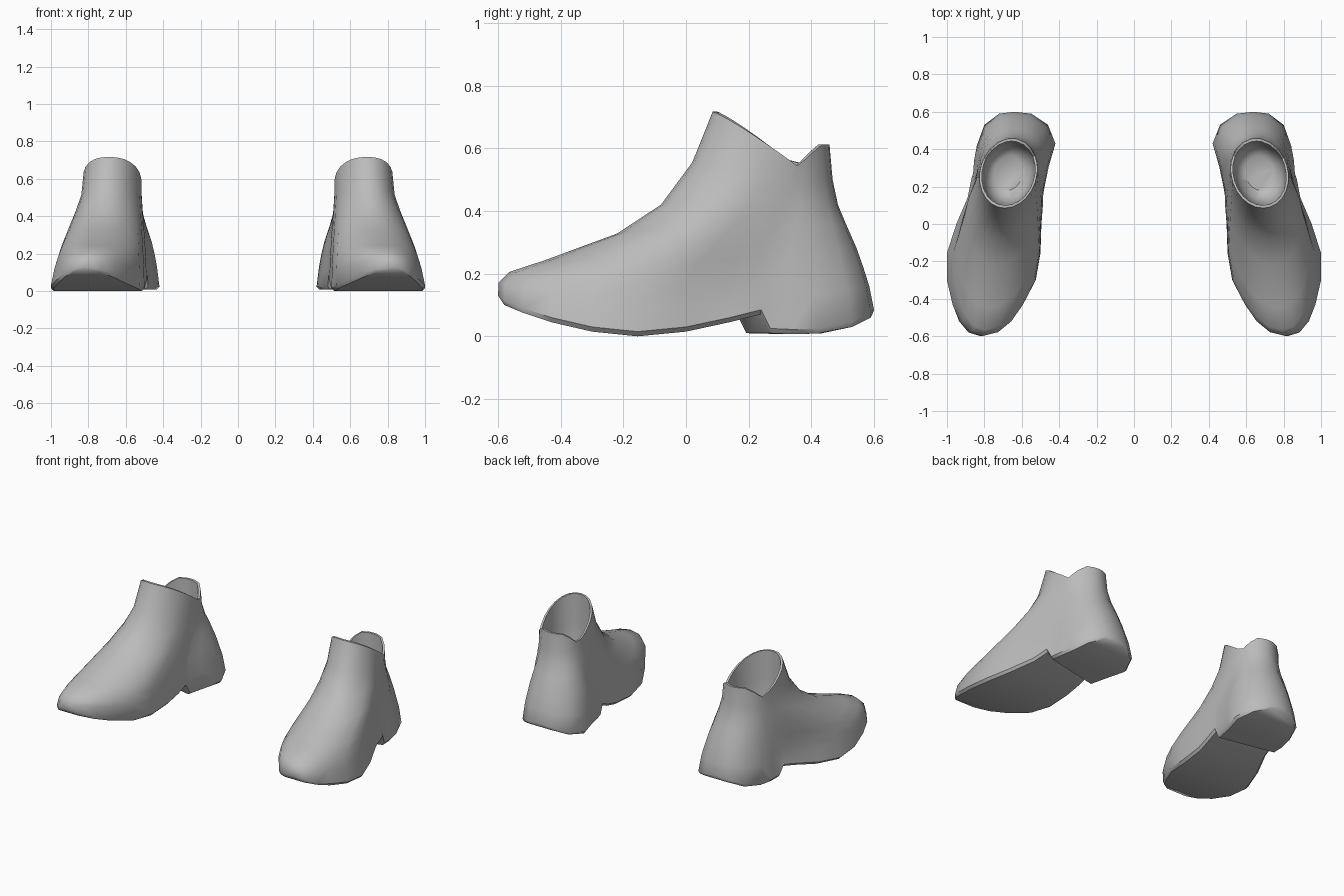
import bpy, bmesh, math

cube = bpy.data.objects.get("Cube")
if cube:
    bpy.data.objects.remove(cube, do_unlink=True)

grey = bpy.data.materials.new("soft_grey")
grey.use_nodes = True
grey.diffuse_color = (0.5, 0.5, 0.5, 1)
grey.node_tree.nodes["Principled BSDF"].inputs["Base Color"].default_value = grey.diffuse_color

# Sole edge from toe to heel: (x, y) along each side, with shared heights
TOE, HEEL = (0.82, -0.6, 0.13), (0.64, 0.6, 0.085)
OUTER = [(.885, -.58), (.935, -.52), (.97, -.43), (1, -.3), (1, -.155), (.95, 0), (.89, .14),
         (.87, .24), (.86, .27), (.855, .34), (.84, .42), (.8, .53), (.72, .59)]
INNER = [(.735, -.58), (.66, -.52), (.595, -.43), (.525, -.3), (.5, -.155), (.495, 0), (.487, .1),
         (.485, .16), (.48, .19), (.455, .31), (.42, .43), (.46, .53), (.55, .59)]
EDGE_Z = [.115, .09, .06, .03, .015, .03, .06, .085, .025, .022, .024, .045, .075]

# Upper rings: front y, front z, back y, back z, side lift, blend towards collar width
RINGS = [(-.598, .172, .585, .16, -.065, .1),
         (-.565, .205, .566, .22, -.04, .2),
         (-.45, .243, .545, .28, -.02, .32),
         (-.22, .328, .51, .36, 0, .55),
         (-.08, .42, .485, .42, .01, .76),
         (.02, .555, .468, .5, -.02, .93)]
COLLAR_FRONT, COLLAR_BACK, COLLAR_R = 0.085, 0.458, 0.154

# Lining rings: size relative to the collar, share of the way down to the insole
LINING = [(.92, 0), (.91, .35), (.88, .7), (.75, .92), (.5, 1)]
INSOLE_Z = 0.2


def mix(a, b, t):
    return a + (b - a) * t


def collar_height(u):
    """Top line: falls from the tongue to a side notch, then rises at the back."""
    if u < 0.73:
        return mix(0.717, 0.543, (u / 0.73) ** 1.15)
    return mix(0.543, 0.613, min(1, (u - 0.73) / 0.2))


def column(point, side):
    """One strip of points from the sole edge, over the collar and down the lining."""
    x, y, z = point
    u = (y - TOE[1]) / (HEEL[1] - TOE[1])
    bulge = 2 * math.sqrt(max(0, u * (1 - u)))
    collar_x = mix(0.69, 0.653, u) + side * COLLAR_R * bulge
    collar_y = mix(COLLAR_FRONT, COLLAR_BACK, u)
    points = [(x, y, z)]
    for yf, zf, yb, zb, lift, blend in RINGS:
        points.append((mix(x, collar_x, blend), mix(yf, yb, u),
                       mix(zf, zb, u) + lift * bulge ** 2))
    points.append((collar_x, collar_y, collar_height(u)))
    for size, depth in LINING:
        points.append((mix(0.672, collar_x, size), mix(0.272, collar_y, size),
                       mix(collar_height(u), INSOLE_Z, depth)))
    return points


def build_boot(name, mirror):
    bm = bmesh.new()

    def vert(p):
        return bm.verts.new((p[0] * mirror, p[1], p[2]))

    outer = [(x, y, z) for (x, y), z in zip(OUTER, EDGE_Z)]
    inner = [(x, y, z) for (x, y), z in zip(INNER, EDGE_Z)]
    loop = ([column(TOE, 0)] + [column(p, 1) for p in outer]
            + [column(HEEL, 0)] + [column(p, -1) for p in reversed(inner)])
    grid = [[vert(p) for p in points] for points in loop]
    count = len(grid)

    # Upper, collar rim and lining
    for i in range(count):
        a, b = grid[i], grid[(i + 1) % count]
        for k in range(len(a) - 1):
            bm.faces.new((a[k], b[k], b[k + 1], a[k + 1]))

    # Insole
    bm.faces.new([strip[-1] for strip in grid])

    # Narrow sloping welt below the sole edge
    drop = 0.015
    toe = vert((TOE[0], TOE[1] + 0.012, TOE[2] - drop))
    heel = vert((HEEL[0], HEEL[1] - 0.005, HEEL[2] - drop))
    left, right = [], []
    for p, q in zip(outer, inner):
        for a, b, row in ((p, q, left), (q, p, right)):
            row.append(vert((mix(a[0], b[0], 0.03), mix(a[1], b[1], 0.03), a[2] - drop)))
    under = [toe] + left + [heel] + right[::-1]
    for i in range(count):
        j = (i + 1) % count
        bm.faces.new((grid[i][0], under[i], under[j], grid[j][0]))

    # Underside of sole and heel block
    bm.faces.new((toe, right[0], left[0]))
    for i in range(len(left) - 1):
        bm.faces.new((left[i], right[i], right[i + 1], left[i + 1]))
    bm.faces.new((left[-1], right[-1], heel))

    bmesh.ops.recalc_face_normals(bm, faces=bm.faces)
    mesh = bpy.data.meshes.new(name)
    bm.to_mesh(mesh)
    bm.free()
    mesh.materials.append(grey)
    boot = bpy.data.objects.new(name, mesh)
    bpy.context.collection.objects.link(boot)
    bpy.ops.object.select_all(action='DESELECT')
    boot.select_set(True)
    bpy.context.view_layer.objects.active = boot
    bpy.ops.object.shade_smooth_by_angle(angle=math.radians(42))


build_boot("left_boot", 1)
build_boot("right_boot", -1)
